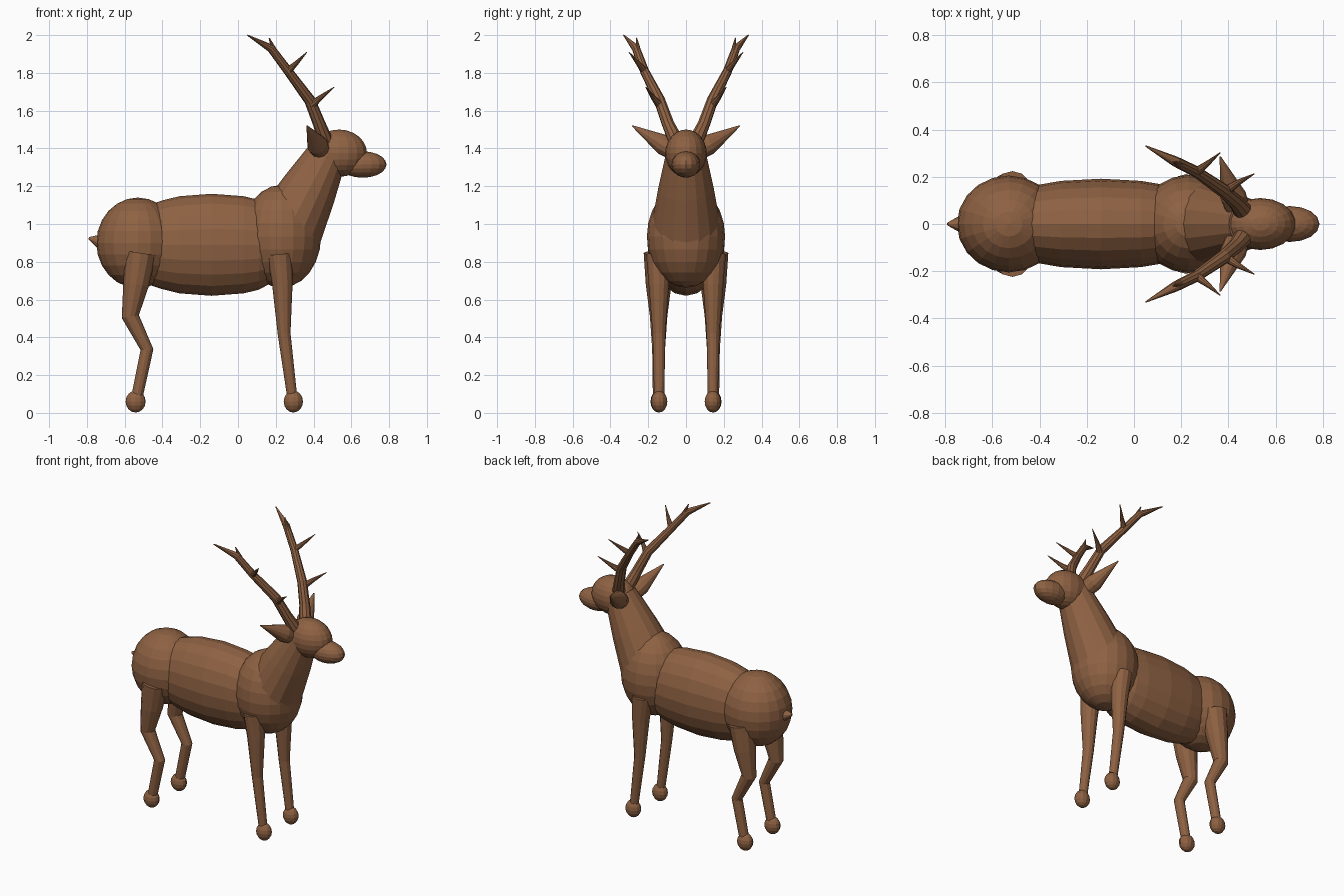
import bpy, bmesh, math
from mathutils import Vector, Matrix

if "Cube" in bpy.data.objects:
    bpy.data.objects.remove(bpy.data.objects["Cube"])

brown = bpy.data.materials.new("brown_hide")
brown.diffuse_color = (0.27, 0.12, 0.055, 1)
brown.use_nodes = True
brown.node_tree.nodes["Principled BSDF"].inputs["Base Color"].default_value = brown.diffuse_color


def finish(name, bm, paired=False):
    bmesh.ops.recalc_face_normals(bm, faces=bm.faces[:])
    me = bpy.data.meshes.new(name)
    bm.to_mesh(me)
    bm.free()
    me.materials.append(brown)
    ob = bpy.data.objects.new(name, me)
    bpy.context.collection.objects.link(ob)
    if paired:
        mod = ob.modifiers.new("left_right", 'MIRROR')
        mod.use_axis = (False, True, False)
        mod.use_mirror_merge = False
    return ob


def ellipsoid(name, centre, radii, sides=20, rings=12, paired=False):
    bm = bmesh.new()
    m = Matrix.Translation(centre) @ Matrix.Diagonal((*radii, 1))
    bmesh.ops.create_uvsphere(bm, u_segments=sides, v_segments=rings, radius=1, matrix=m)
    return finish(name, bm, paired)


def add_tube(bm, path, sides, y_scale=1.0):
    """Tapered tube through (x, y, z, radius) points."""
    pts = [Vector(p[:3]) for p in path]
    rings = []
    for i, p in enumerate(pts):
        t = (pts[min(i + 1, len(pts) - 1)] - pts[max(i - 1, 0)]).normalized()
        u = t.cross(Vector((0, 1, 0))).normalized()
        v = t.cross(u)
        r = path[i][3]
        rings.append([bm.verts.new(p + u * r * math.cos(a) + v * r * y_scale * math.sin(a))
                      for a in (2 * math.pi * k / sides for k in range(sides))])
    for a, b in zip(rings, rings[1:]):
        for k in range(sides):
            n = (k + 1) % sides
            bm.faces.new((a[k], a[n], b[n], b[k]))
    bm.faces.new(rings[0])
    bm.faces.new(rings[-1])


def tubes(name, paths, sides, y_scale=1.0, paired=False):
    bm = bmesh.new()
    for path in paths:
        add_tube(bm, path, sides, y_scale)
    return finish(name, bm, paired)


# Body
barrel = [(-0.46, 0.215), (-0.40, 0.235), (-0.31, 0.257), (-0.14, 0.27),
          (0.03, 0.257), (0.11, 0.238), (0.18, 0.20)]
tubes("barrel", [[(x, 0, 0.89, r) for x, r in barrel]], 20, 0.71)
ellipsoid("rump", (-0.53, 0, 0.90), (0.22, 0.205, 0.24))
ellipsoid("chest", (0.23, 0, 0.935), (0.21, 0.207, 0.272))
tubes("tail", [[(-0.70, 0, 0.91, 0.065), (-0.745, 0, 0.91, 0.032), (-0.79, 0, 0.925, 0.006)]], 10)

# Neck and head
tubes("neck", [[(0.27, 0, 0.98, 0.185), (0.38, 0, 1.19, 0.147), (0.49, 0, 1.40, 0.10)]], 16)
ellipsoid("head", (0.535, 0, 1.375), (0.15, 0.11, 0.125), 18, 12)
ellipsoid("muzzle", (0.66, 0, 1.315), (0.126, 0.076, 0.07), 16, 10)
tubes("ear", [[(0.44, 0.06, 1.385, 0.05), (0.42, 0.12, 1.42, 0.055),
               (0.365, 0.285, 1.52, 0.003)]], 12, paired=True)

# Antlers: main beam plus three tines
tubes("antler", [
    [(0.47, 0.045, 1.42, 0.042), (0.43, 0.095, 1.53, 0.033), (0.38, 0.14, 1.655, 0.030),
     (0.265, 0.22, 1.81, 0.024), (0.175, 0.265, 1.93, 0.022), (0.05, 0.33, 2.0, 0.003)],
    [(0.39, 0.14, 1.63, 0.022), (0.44, 0.175, 1.672, 0.013), (0.51, 0.213, 1.725, 0.002)],
    [(0.265, 0.22, 1.81, 0.020), (0.31, 0.255, 1.853, 0.012), (0.365, 0.302, 1.91, 0.002)],
    [(0.20, 0.25, 1.90, 0.018), (0.165, 0.262, 1.985, 0.003)],
], 10, paired=True)

# Legs and hooves
tubes("front_leg", [[(0.22, 0.145, 0.84, 0.066), (0.235, 0.144, 0.68, 0.054),
                     (0.244, 0.143, 0.42, 0.034), (0.29, 0.142, 0.06, 0.026)]], 12, paired=True)
tubes("back_leg", [[(-0.515, 0.142, 0.845, 0.082), (-0.54, 0.145, 0.68, 0.068),
                    (-0.57, 0.145, 0.51, 0.046), (-0.482, 0.145, 0.335, 0.034),
                    (-0.54, 0.145, 0.06, 0.03)]], 12, paired=True)
ellipsoid("front_hoof", (0.293, 0.142, 0.06), (0.051, 0.043, 0.058), 12, 8, True)
ellipsoid("back_hoof", (-0.542, 0.145, 0.06), (0.053, 0.043, 0.058), 12, 8, True)
